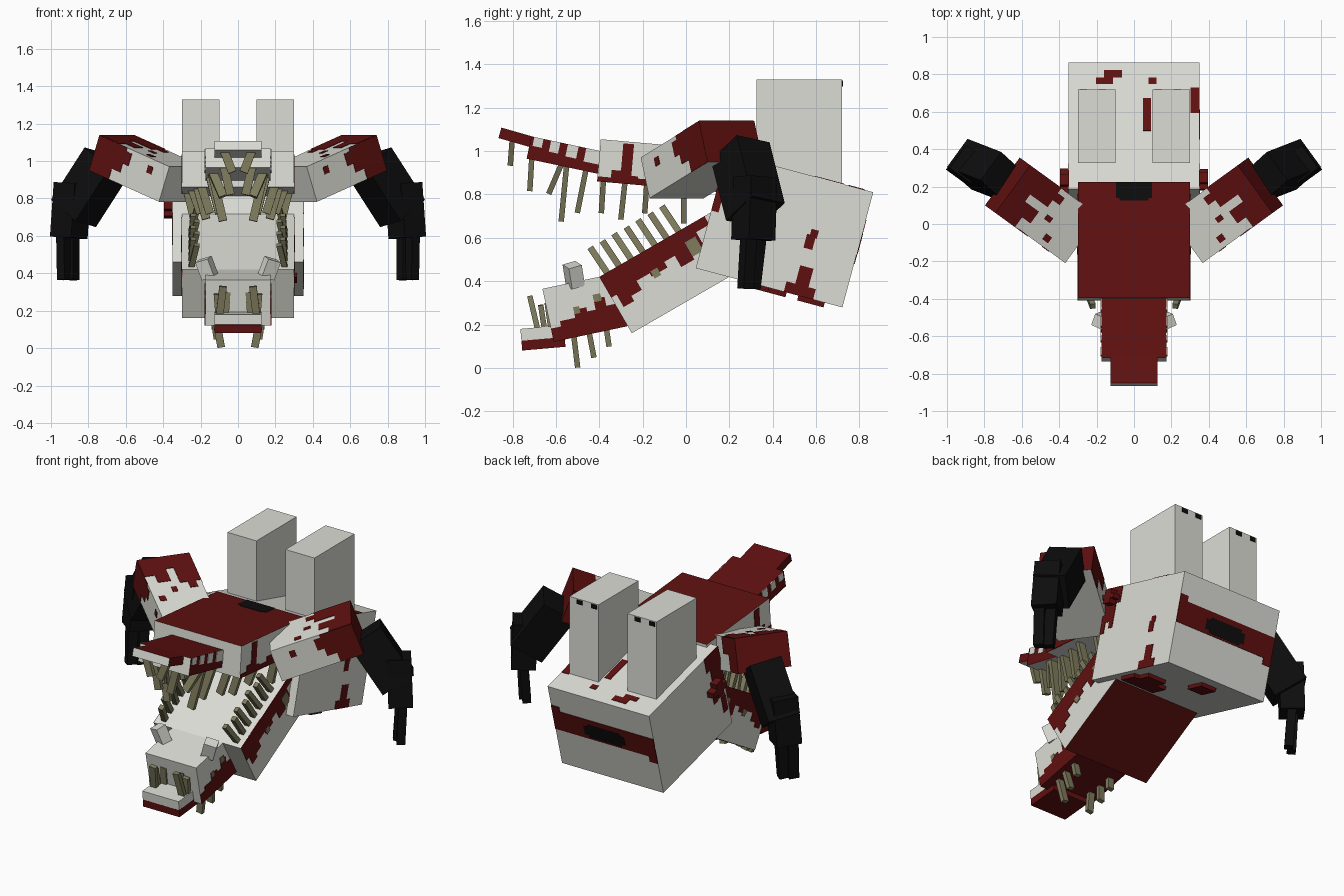
import bpy, bmesh, math
from mathutils import Matrix, Vector

cube = bpy.data.objects.get("Cube")
if cube:
    bpy.data.objects.remove(cube)


def material(name, rgb):
    m = bpy.data.materials.new(name)
    m.use_nodes = True
    m.diffuse_color = (*rgb, 1)
    bsdf = m.node_tree.nodes["Principled BSDF"]
    bsdf.inputs["Base Color"].default_value = (*rgb, 1)
    bsdf.inputs["Roughness"].default_value = 0.9
    return m


BONE, RED, BLACK, TAN = range(4)
MATS = [material("bone_white", (0.72, 0.72, 0.67)), material("blood_red", (0.115, 0.005, 0.005)),
        material("black", (0.004, 0.004, 0.004)), material("tooth_tan", (0.21, 0.2, 0.11))]
FLIP = Matrix.Diagonal((-1, 1, 1, 1))


def add_box(bm, mat, size, colour, faces=None):
    """Box in the frame mat; faces maps a side such as 'z+' to another colour."""
    g = bmesh.ops.create_cube(bm, size=1, matrix=Matrix.Diagonal((*size, 1)))
    fs = {f for v in g["verts"] for f in v.link_faces}
    for f in fs:
        f.normal_update()
        axis = max(range(3), key=lambda i: abs(f.normal[i]))
        side = "xyz"[axis] + ("+" if f.normal[axis] > 0 else "-")
        f.material_index = (faces or {}).get(side, colour)
    bmesh.ops.transform(bm, matrix=mat, verts=g["verts"])
    if mat.determinant() < 0:
        bmesh.ops.reverse_faces(bm, faces=list(fs))


def finish(bm, name):
    me = bpy.data.meshes.new(name)
    bm.to_mesh(me)
    bm.free()
    for m in MATS:
        me.materials.append(m)
    ob = bpy.data.objects.new(name, me)
    bpy.context.collection.objects.link(ob)


def box(name, mat, size, colour=BONE, faces=None):
    bm = bmesh.new()
    add_box(bm, mat, size, colour, faces)
    finish(bm, name)
    return mat, Vector(size)


def pitched(name, y, z, deg, length, height, half, colour=BONE, faces=None):
    """Box placed by its lower front edge and pitched about x."""
    r = Matrix.Rotation(math.radians(deg), 4, "X")
    mat = Matrix.Translation((0, y, z)) @ r @ Matrix.Translation((0, length / 2, height / 2))
    return box(name, mat, (half * 2, length, height), colour, faces)


def stains(name, part, side, rects, colour=RED, thick=0.006):
    """Thin plates on one side of a box; rects are u0, v0, u1, v1 fractions."""
    mat, size = part
    a = "xyz".index(side[0])
    u, v = [i for i in range(3) if i != a]
    bm = bmesh.new()
    for u0, v0, u1, v1 in rects:
        c, s = Vector(), Vector()
        c[a] = size[a] / 2 * (1 if side[1] == "+" else -1)
        s[a] = thick
        c[u], s[u] = ((u0 + u1) / 2 - 0.5) * size[u], (u1 - u0) * size[u]
        c[v], s[v] = ((v0 + v1) / 2 - 0.5) * size[v], (v1 - v0) * size[v]
        add_box(bm, mat @ Matrix.Translation(c), s, colour)
    finish(bm, name)


def columns(edges, levels, top):
    """Stepped stain: one column per level, reaching to the top or bottom edge."""
    return [(a, l, b, 1) if top else (a, 0, b, l) for a, b, l in zip(edges, edges[1:], levels)]


def beam_matrix(a, b, spin=0):
    a, b = Vector(a), Vector(b)
    q = (b - a).to_track_quat("Z", "Y").to_matrix().to_4x4()
    if spin:
        d = (b - a).normalized()
        x = (Vector((math.cos(spin), math.sin(spin), 0)))
        x = (x - d * x.dot(d)).normalized()
        q = Matrix((x, d.cross(x), d)).transposed().to_4x4()
    return Matrix.Translation((a + b) / 2) @ q, (b - a).length


def beams(name, items, w, t, colour, spin=0.0001):
    bm = bmesh.new()
    for a, b in items:
        m, n = beam_matrix(a, b, spin)
        for s in (m, FLIP @ m):
            add_box(bm, s, (w, t, n), colour)
    finish(bm, name)


# Body and the two tall blocks on its back
body = pitched("body", 0.045, 0.46, -15, 0.70, 0.55, 0.35)
for side, x in (("left", 0.2), ("right", -0.2)):
    blk = box(side + "_back_block", Matrix.Translation((x, 0.5225, 1.065)), (0.2, 0.395, 0.53))
    stains(side + "_block_marks", blk, "y+", [(0.05, 0.94, 0.25, 0.99), (0.55, 0.94, 0.75, 0.99)], BLACK)
stains("back_band", body, "y+", [(0, 0.45, 1, 0.70), (0, 0.38, 0.08, 0.5), (0.92, 0.6, 1, 0.76)])
stains("back_slot", body, "y+", [(0.3, 0.5, 0.7, 0.61), (0.34, 0.47, 0.66, 0.64)], BLACK, 0.009)
stains("top_spots", body, "z+", [(0.21, 0.83, 0.34, 0.88), (0.27, 0.88, 0.41, 0.94), (0.61, 0.83, 0.67, 0.88),
                                 (0.57, 0.46, 0.63, 0.72), (0.93, 0.6, 1, 0.8)])
front_edge = columns([0, 0.05, 0.1, 0.15, 0.2], [0.5, 0.62, 0.55, 0.82], True)
stains("left_body_spots", body, "x+", front_edge + [(0.65, 0.4, 0.71, 0.52), (0.67, 0.5, 0.72, 0.57),
       (0.66, 0.04, 0.75, 0.25), (0.6, 0, 0.8, 0.09)])
stains("right_body_spots", body, "x-", front_edge + [(0.02, 0.2, 0.08, 0.4), (0.12, 0.4, 0.18, 0.55)])

# Raised lumps below and beside the body
stains("belly_lumps", body, "z-", [(0.62, 0.33, 0.95, 0.5), (0.72, 0.42, 0.9, 0.62), (0.4, 0.7, 0.55, 0.88)],
       RED, 0.045)
stains("right_side_lumps", body, "x-", [(0.1, 0.5, 0.18, 0.68), (0.05, 0.55, 0.24, 0.62)], RED, 0.09)
stains("left_side_lumps", body, "x+", [(0.06, 0.8, 0.14, 0.95), (0.02, 0.85, 0.18, 0.9)], RED, 0.09)

# Upper jaw in three steps
upper = pitched("upper_jaw", -0.41, 0.86, -5, 0.62, 0.195, 0.30, BONE, {"z+": RED})
snout = pitched("upper_snout", -0.735, 0.965, -12, 0.36, 0.105, 0.175, RED, {"y-": BONE, "z-": BONE})
pitched("upper_nose", -0.865, 1.06, -16, 0.17, 0.05, 0.125, RED, {"y-": BONE, "z-": BONE})
stains("jaw_top_hole", upper, "z+", [(0.34, 0.86, 0.66, 1), (0.37, 0.84, 0.63, 0.9)], BLACK)

# Lower jaw in three steps
lower = pitched("lower_jaw", -0.25, 0.16, 30, 0.70, 0.30, 0.30, BONE, {"z-": RED})
lip = pitched("lower_snout", -0.61, 0.12, 12, 0.40, 0.25, 0.175, BONE, {"z-": RED})
pitched("chin_base", -0.755, 0.08, 5, 0.2, 0.045, 0.125, RED)
pitched("chin_top", -0.759, 0.125, 5, 0.2, 0.055, 0.125)

# Stepped stains on both flanks of the jaws
for side, s in (("left", "x+"), ("right", "x-")):
    stains(side + "_upper_jaw_stain", upper, s,
           columns([0, 0.1, 0.2, 0.3, 0.42, 0.6, 0.8, 1], [0.12, 0.3, 0.2, 0.15, 0.3, 0.2, 0.4], False)
           + [(0.17, 0.1, 0.25, 0.95)])
    stains(side + "_upper_snout_patches", snout, s, [(0.04, 0.6, 0.16, 1), (0.26, 0.5, 0.38, 1),
           (0.48, 0.45, 0.62, 1), (0.72, 0.4, 0.92, 1)], BONE)
    stains(side + "_lower_jaw_stain", lower, s,
           columns([0, 0.04, 0.12, 0.2, 0.3, 0.42, 0.5, 0.6, 0.7, 0.8],
                   [0.63, 0.41, 0.5, 0.66, 0.6, 0.7, 0.5, 0.6, 0.85], True))
    stains(side + "_lower_jaw_spots", lower, s, [(0.31, 0.55, 0.36, 0.68), (0.6, 0.55, 0.68, 0.8)], TAN, 0.009)
    stains(side + "_lower_snout_stain", lip, s,
           columns([0, 0.12, 0.3, 0.45, 0.55, 0.68, 0.8, 1], [0.25, 0.35, 0.5, 0.42, 0.62, 0.45, 0.5], False))
    stains(side + "_lower_snout_spots", lip, s, [(0.3, 0.42, 0.37, 0.55), (0.55, 0.56, 0.64, 0.7)], TAN, 0.009)

# Teeth: x at root, x at tip, then y, z of root and tip
UPPER = [(0.08, 0.03, -0.80, 1.07, -0.81, 0.94), (0.08, 0.04, -0.71, 0.99, -0.72, 0.82),
         (0.14, 0.08, -0.57, 0.95, -0.63, 0.81), (0.14, 0.08, -0.55, 0.94, -0.575, 0.68),
         (0.15, 0.1, -0.46, 0.92, -0.5, 0.72), (0.2, 0.15, -0.38, 0.88, -0.39, 0.72),
         (0.22, 0.17, -0.28, 0.87, -0.3, 0.69), (0.25, 0.2, -0.18, 0.86, -0.19, 0.72),
         (0.27, 0.23, -0.01, 0.84, -0.01, 0.67)]
beams("upper_teeth", [((a, y, z), (b, v, w)) for a, b, y, z, v, w in UPPER], 0.045, 0.025, TAN)
roots = [(-0.36 + 0.055 * i) for i in range(7)]
beams("lower_teeth", [((0.25, y, 0.41 + (y + 0.4) * 0.577), (0.22 + 0.02 * (i % 2), y - 0.08, 0.53 + (y + 0.4) * 0.577))
                      for i, y in enumerate(roots)], 0.03, 0.03, TAN)
SNOUT = [(0.1, 0.08, -0.68, 0.16, -0.72, 0.33), (0.1, 0.11, -0.65, 0.16, -0.67, 0.29),
         (0.07, 0.06, -0.62, 0.16, -0.64, 0.3),
         (0.12, 0.09, -0.52, 0.17, -0.5, 0.005), (0.13, 0.11, -0.45, 0.18, -0.425, 0.05),
         (0.13, 0.12, -0.37, 0.2, -0.355, 0.10)]
beams("snout_teeth", [((a, y, z), (b, v, w)) for a, b, y, z, v, w in SNOUT], 0.04, 0.025, TAN)
beams("snout_horns", [((0.15, -0.51, 0.38), (0.185, -0.525, 0.475))], 0.075, 0.065, BONE, 0.35)

# Arms: shoulder block, bent forearm and two fingers on each side
yaw = math.radians(36)
shoulder = (Matrix.Translation((0.49, 0.072, 0.96)) @ Matrix.Rotation(yaw, 4, "Z")
            @ Matrix.Rotation(math.radians(-20), 4, "Y"))
for side, f in (("left", Matrix.Identity(4)), ("right", FLIP)):
    arm = box(side + "_upper_arm", f @ shoulder, (0.49, 0.31, 0.2), BONE, {"x+": RED})
    stains(side + "_arm_top_stain", arm, "z+", [(0.72, 0, 1, 0.25), (0.6, 0.2, 1, 0.45), (0.8, 0.4, 1, 0.6),
           (0.55, 0.6, 1, 1), (0.45, 0.75, 0.6, 0.9), (0.3, 0.1, 0.38, 0.22), (0.42, 0.4, 0.5, 0.5)])
    stains(side + "_arm_front_stain", arm, "y-", [(0.72, 0, 1, 1), (0.6, 0.3, 0.75, 1), (0.52, 0.55, 0.62, 0.9),
           (0.2, 0.6, 0.27, 0.8)])
    stains(side + "_arm_back_stain", arm, "y+", [(0.7, 0, 1, 1), (0.5, 0.5, 0.72, 1)])
beams("forearms", [((0.70, 0.25, 1.0), (0.88, 0.32, 0.72))], 0.21, 0.19, BLACK, yaw)
beams("wrists", [((0.885, 0.32, 0.88), (0.905, 0.31, 0.59))], 0.14, 0.15, BLACK, yaw)
beams("fingers", [((0.885, 0.335, 0.62), (0.885, 0.305, 0.365)), ((0.935, 0.29, 0.62), (0.93, 0.275, 0.365))],
      0.05, 0.06, BLACK, yaw)
